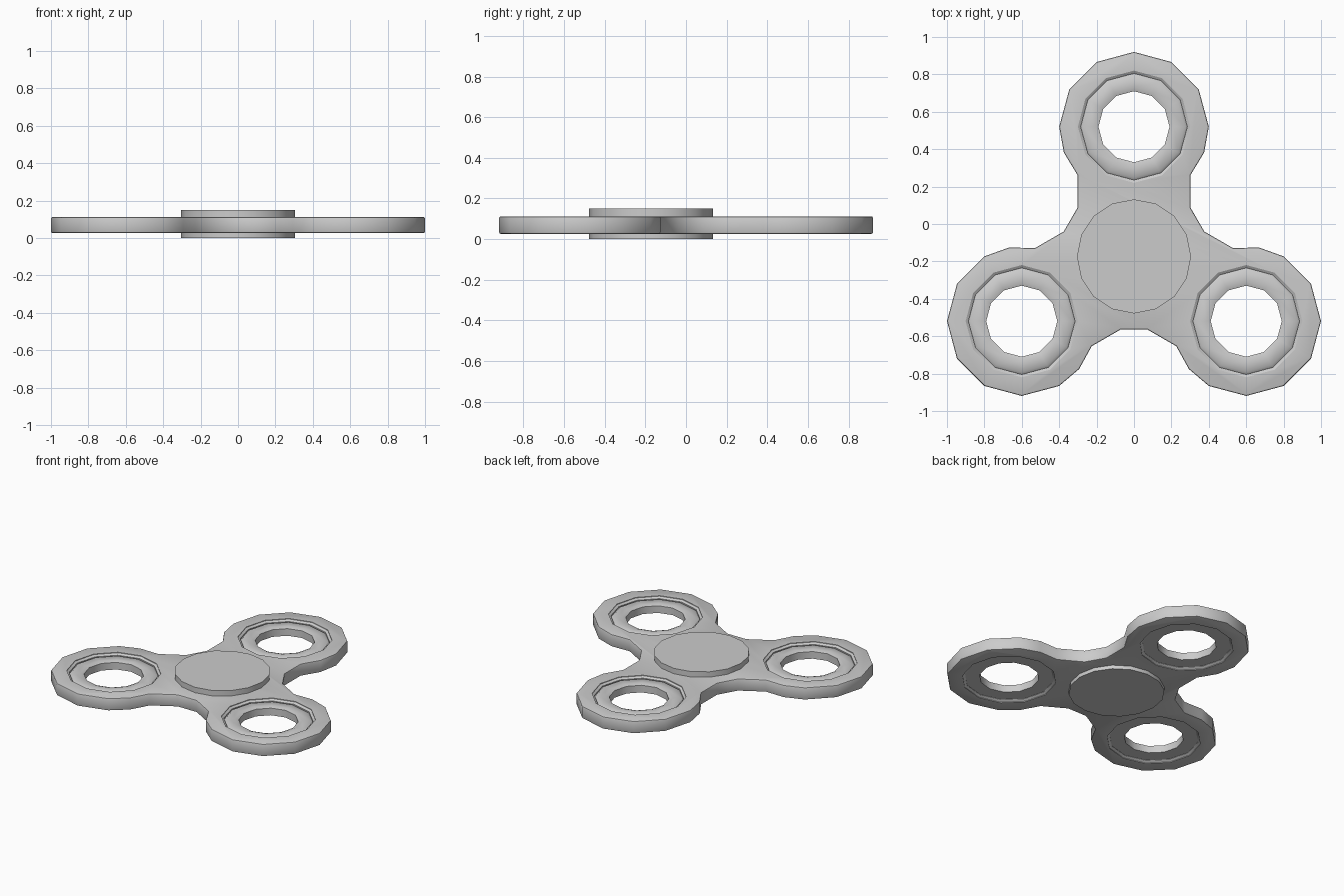
import bpy, bmesh
from math import sin, cos, pi
from mathutils import Matrix, Vector

if "Cube" in bpy.data.objects:
    bpy.data.objects.remove(bpy.data.objects["Cube"])

HUB = Vector((0, -0.173, 0))
ARM = 0.693
Z0, Z1 = 0.026, 0.112
centres = [HUB + Matrix.Rotation(-2 * pi * k / 3, 3, 'Z') @ Vector((0, ARM, 0)) for k in range(3)]


def make_object(name, bm, smooth=True):
    bmesh.ops.recalc_face_normals(bm, faces=bm.faces)
    me = bpy.data.meshes.new(name)
    bm.to_mesh(me)
    bm.free()
    ob = bpy.data.objects.new(name, me)
    bpy.context.collection.objects.link(ob)
    return ob


def lathe(name, profile, sides, centre, closed):
    """Turn (radius, z) points; closed joins last to first, otherwise ends are capped."""
    bm = bmesh.new()
    rings = [[bm.verts.new((centre.x + r * cos(2 * pi * i / sides),
                            centre.y + r * sin(2 * pi * i / sides), z))
              for i in range(sides)] for r, z in profile]
    pairs = list(zip(rings, rings[1:])) + ([(rings[-1], rings[0])] if closed else [])
    for a, b in pairs:
        for i in range(sides):
            j = (i + 1) % sides
            bm.faces.new((a[i], a[j], b[j], b[i]))
    if not closed:
        bm.faces.new(rings[0])
        bm.faces.new(rings[-1])
    return make_object(name, bm)


def smooth(ob, degrees=40):
    bpy.ops.object.select_all(action='DESELECT')
    ob.select_set(True)
    bpy.context.view_layer.objects.active = ob
    bpy.ops.object.shade_smooth_by_angle(angle=degrees * pi / 180)


# Body: one arm outline repeated three times, then extruded
half = [(0.303, 0.259), (0.303, 0.436), (0.375, 0.555), (0.4, 0.693), (0.346, 0.893), (0.2, 1.039)]
arm = [(-x, y) for x, y in half] + [(0, 1.093)] + half[::-1]
bm = bmesh.new()
outline = []
for k in range(3):
    rot = Matrix.Rotation(-2 * pi * k / 3, 3, 'Z')
    outline += [bm.verts.new(HUB + rot @ Vector((x, y, 0)) + Vector((0, 0, Z0))) for x, y in arm]
base = bm.faces.new(outline)
top = bmesh.ops.extrude_face_region(bm, geom=[base], use_keep_orig=True)
bmesh.ops.translate(bm, vec=(0, 0, Z1 - Z0), verts=[v for v in top['geom'] if isinstance(v, bmesh.types.BMVert)])
bmesh.ops.recalc_face_normals(bm, faces=bm.faces)
rim = [e for e in bm.edges if abs(e.verts[0].co.z - e.verts[1].co.z) < 1e-5]
bmesh.ops.bevel(bm, geom=rim, offset=0.008, segments=2, profile=0.5, affect='EDGES')
body = make_object("spinner_body", bm)

# Chamfered holes in the three arms
for n, c in enumerate(centres):
    cutter = lathe(f"hole_cutter_{n}", [(0.3, -0.1), (0.3, Z0 + 0.004), (0.285, Z0 + 0.014),
                                        (0.285, Z1 - 0.014), (0.3, Z1 - 0.004), (0.3, 0.3)], 12, c, False)
    mod = body.modifiers.new("hole", 'BOOLEAN')
    mod.operation, mod.solver, mod.object = 'DIFFERENCE', 'EXACT', cutter
    bpy.context.view_layer.objects.active = body
    bpy.ops.object.modifier_apply(modifier=mod.name)
    bpy.data.objects.remove(cutter)
smooth(body)

# Weight rings seated in the holes
for n, c in enumerate(centres):
    ring = lathe(f"weight_ring_{n + 1}", [(0.286, 0.042), (0.286, 0.088), (0.27, 0.1), (0.212, 0.1),
                                          (0.19, 0.092), (0.19, 0.042)], 12, c, True)
    smooth(ring)

# Finger caps on both sides of the hub
for name, lo, hi in (("finger_cap_bottom", 0.0, 0.06), ("finger_cap_top", 0.08, 0.15)):
    smooth(lathe(name, [(0.305, lo), (0.305, hi)], 16, HUB, False))
